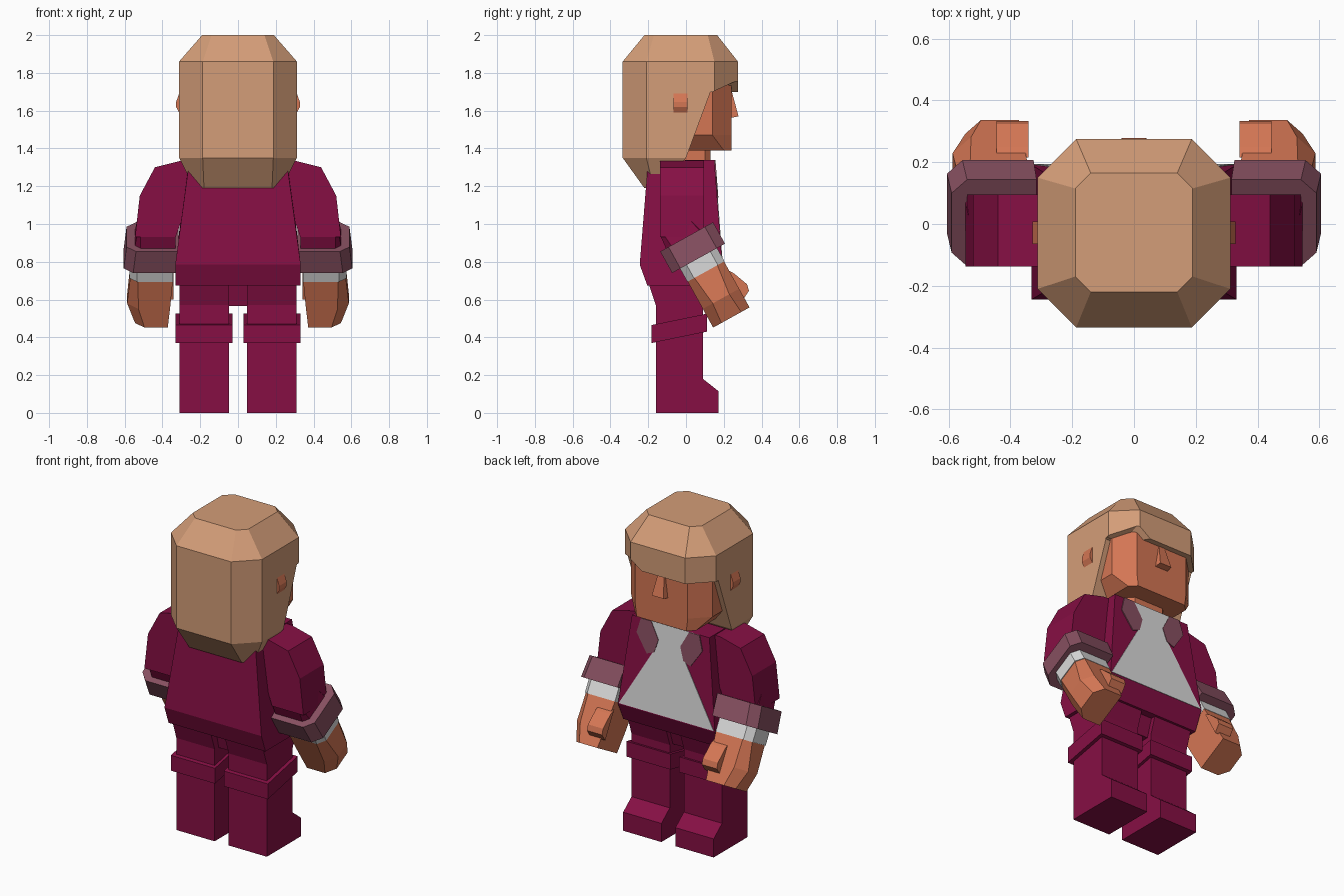
import bpy, bmesh, math
from mathutils import Vector

if "Cube" in bpy.data.objects:
    bpy.data.objects.remove(bpy.data.objects["Cube"])


def material(name, r, g, b):
    m = bpy.data.materials.new(name)
    lin = [((c / 255 + 0.055) / 1.055) ** 2.4 for c in (r, g, b)]
    m.diffuse_color = (*lin, 1)
    m.use_nodes = True
    m.node_tree.nodes["Principled BSDF"].inputs["Base Color"].default_value = m.diffuse_color
    return m


BURGUNDY = material("burgundy cloth", 134, 15, 68)
PLUM = material("plum trim", 136, 80, 97)
WHITE = material("white shirt", 218, 218, 218)
SKIN = material("skin", 212, 118, 84)
HAIR = material("tan hair", 212, 157, 120)


def loft(name, rings, mat, flip=1):
    """Closed solid through rings of equal point count; flip=-1 mirrors x."""
    bm = bmesh.new()
    vs = [[bm.verts.new((p[0] * flip, p[1], p[2])) for p in ring] for ring in rings]
    n = len(vs[0])
    for a, b in zip(vs, vs[1:]):
        for i in range(n):
            j = (i + 1) % n
            bm.faces.new((a[i], a[j], b[j], b[i]))
    bm.faces.new(vs[0])
    bm.faces.new(vs[-1])
    bmesh.ops.recalc_face_normals(bm, faces=bm.faces)
    me = bpy.data.meshes.new(name)
    bm.to_mesh(me)
    bm.free()
    me.materials.append(mat)
    ob = bpy.data.objects.new(name, me)
    bpy.context.collection.objects.link(ob)
    return ob


def pair(name, rings, mat):
    for side, s in (("right", 1), ("left", -1)):
        loft(side + "_" + name, rings, mat, s)


def side_prism(prof, xa, xb):
    """(y, z) profile swept along x."""
    return [[(x, y, z) for y, z in prof] for x in (xa, xb)]


def octagon(hx, y0, y1, c, z):
    return [(-hx + c, y0, z), (hx - c, y0, z), (hx, y0 + c, z), (hx, y1 - c, z),
            (hx - c, y1, z), (-hx + c, y1, z), (-hx, y1 - c, z), (-hx, y0 + c, z)]


def cut(ob, cutter):
    mod = ob.modifiers.new("cut", 'BOOLEAN')
    mod.operation = 'DIFFERENCE'
    mod.solver = 'EXACT'
    mod.object = cutter
    bpy.context.view_layer.objects.active = ob
    bpy.ops.object.modifier_apply(modifier=mod.name)
    bpy.data.objects.remove(cutter)


# hair: faceted block with the face opening cut away
hair = loft("hair", [octagon(0.23, -0.22, 0.16, 0.05, 1.19),
                     octagon(0.312, -0.335, 0.275, 0.125, 1.35),
                     octagon(0.312, -0.335, 0.275, 0.125, 1.86),
                     octagon(0.19, -0.22, 0.165, 0.05, 2.0)], HAIR)
cut(hair, loft("face_cutter", side_prism(
    [(-0.13, 1.0), (-0.13, 1.19), (0.0, 1.35), (0.13, 1.70), (0.5, 1.70), (0.5, 1.0)],
    -0.5, 0.5), HAIR))
# raised parting of the fringe on one side
cut(hair, loft("parting_cutter", [
    [(0.02, 0.12, 1.69), (0.02, 0.4, 1.69), (0.02, 0.4, 1.695)],
    [(0.2, 0.12, 1.69), (0.2, 0.4, 1.69), (0.2, 0.4, 1.82)],
    [(0.5, 0.12, 1.69), (0.5, 0.4, 1.69), (0.5, 0.4, 1.82)]], HAIR))

# face, nose, ears, neck
loft("face", [octagon(0.21, -0.08, 0.24, 0.04, 1.39),
              octagon(0.28, -0.08, 0.24, 0.1, 1.47),
              octagon(0.28, -0.08, 0.24, 0.1, 1.85)], SKIN)
loft("nose", [[(-0.045, 0.23, 1.56), (0.045, 0.23, 1.56), (0.04, 0.278, 1.57), (-0.04, 0.278, 1.57)],
              [(-0.025, 0.23, 1.71), (0.025, 0.23, 1.71), (0.02, 0.243, 1.70), (-0.02, 0.243, 1.70)]], SKIN)
pair("ear", [[(x, y, z) for x, z in ((0.29, 1.59), (0.312, 1.59), (0.328, 1.62), (0.328, 1.645), (0.312, 1.69), (0.29, 1.69))]
             for y in (-0.065, 0.008)], SKIN)
loft("neck", [octagon(0.13, -0.08, 0.13, 0.03, z) for z in (1.28, 1.42)], SKIN)

# jacket: side profile with narrower shoulders
prof = [(-0.205, 0.675), (-0.245, 0.785), (-0.205, 1.28), (-0.13, 1.29),
        (0.0, 1.34), (0.15, 1.34), (0.192, 0.79), (0.14, 0.675)]
loft("jacket", [[(s * (0.332 if z < 1 else 0.265), y, z) for y, z in prof] for s in (-1, 1)], BURGUNDY)


def front_plate(name, shape, mat, lift):
    """Thin plate on the sloping chest from (x, z) points."""
    rings = [[(x, 0.15 + (1.34 - z) * 0.0764 + d, z) for x, z in shape] for d in (-0.002, lift)]
    return rings


# open shirt front and lapels
shirt = [(0.16, 1.34), (0.085, 1.2), (0.325, 0.795)]
loft("shirt_front", front_plate("shirt", shirt + [(-x, z) for x, z in reversed(shirt)], WHITE, 0.003), WHITE)
pair("lapel", front_plate("lapel", [(0.13, 1.34), (0.2, 1.34), (0.225, 1.25), (0.15, 1.14),
                                    (0.1, 1.16), (0.075, 1.24)], PLUM, 0.006), PLUM)

# legs with shoes, knee bands and crotch
pair("leg", side_prism([(-0.16, 0), (0.172, 0), (0.172, 0.115), (0.09, 0.18), (0.09, 0.57),
                        (0.13, 0.69), (-0.2, 0.69), (-0.16, 0.57)], 0.048, 0.31), BURGUNDY)
pair("knee_band", side_prism([(-0.182, 0.37), (0.11, 0.43), (0.11, 0.525), (-0.182, 0.465)],
                             0.03, 0.332), BURGUNDY)
loft("crotch", side_prism([(-0.12, 0.565), (0.06, 0.565), (0.1, 0.69), (-0.15, 0.69)], -0.06, 0.06), BURGUNDY)

# upper sleeves
pair("sleeve", [[(x, y, z) for x, z in ((0.22, 1.335), (0.3, 1.335), (0.44, 1.30), (0.52, 1.15),
                                        (0.545, 0.93), (0.33, 0.93), (0.27, 1.1))]
                for y in (-0.138, 0.095)], BURGUNDY)

# forearms lie along a tilted axis: w runs to the fingers, u across
TILT = math.radians(29)
DOWN = Vector((0, math.sin(TILT), -math.cos(TILT)))
ACROSS = Vector((0, math.cos(TILT), math.sin(TILT)))
CENTRE = Vector((0, 0.035, 0.875))


def arm_ring(w, x0, x1, u0, u1, c):
    """Cross-section with the two outer corners chamfered."""
    pts = [(x0, u0), (x1 - c, u0), (x1, u0 + c), (x1, u1 - c), (x1 - c, u1), (x0, u1)]
    return [CENTRE + DOWN * w + ACROSS * u + Vector((x, 0, 0)) for x, u in pts]


pair("forearm_sleeve", [arm_ring(-0.13, 0.33, 0.535, -0.12, 0.08, 0.02),
                        arm_ring(0.0, 0.33, 0.555, -0.13, 0.13, 0.04)], BURGUNDY)
pair("turned_cuff", [arm_ring(-0.065, 0.315, 0.59, -0.16, 0.16, 0.05),
                     arm_ring(0.065, 0.325, 0.605, -0.16, 0.16, 0.05)], PLUM)
pair("shirt_cuff", [arm_ring(w, 0.345, 0.575, -0.112, 0.112, 0.04) for w in (0.05, 0.145)], WHITE)
pair("hand", [arm_ring(0.14, 0.345, 0.57, -0.11, 0.11, 0.04),
              arm_ring(0.31, 0.36, 0.587, -0.11, 0.11, 0.06),
              arm_ring(0.423, 0.372, 0.545, -0.11, 0.11, 0.05)], SKIN)
pair("thumb", [[CENTRE + DOWN * w + ACROSS * u + Vector((x, 0, 0))
                for w, u in ((0.19, 0.1), (0.22, 0.123), (0.31, 0.158), (0.345, 0.15), (0.37, 0.1))]
               for x in (0.342, 0.445)], SKIN)
